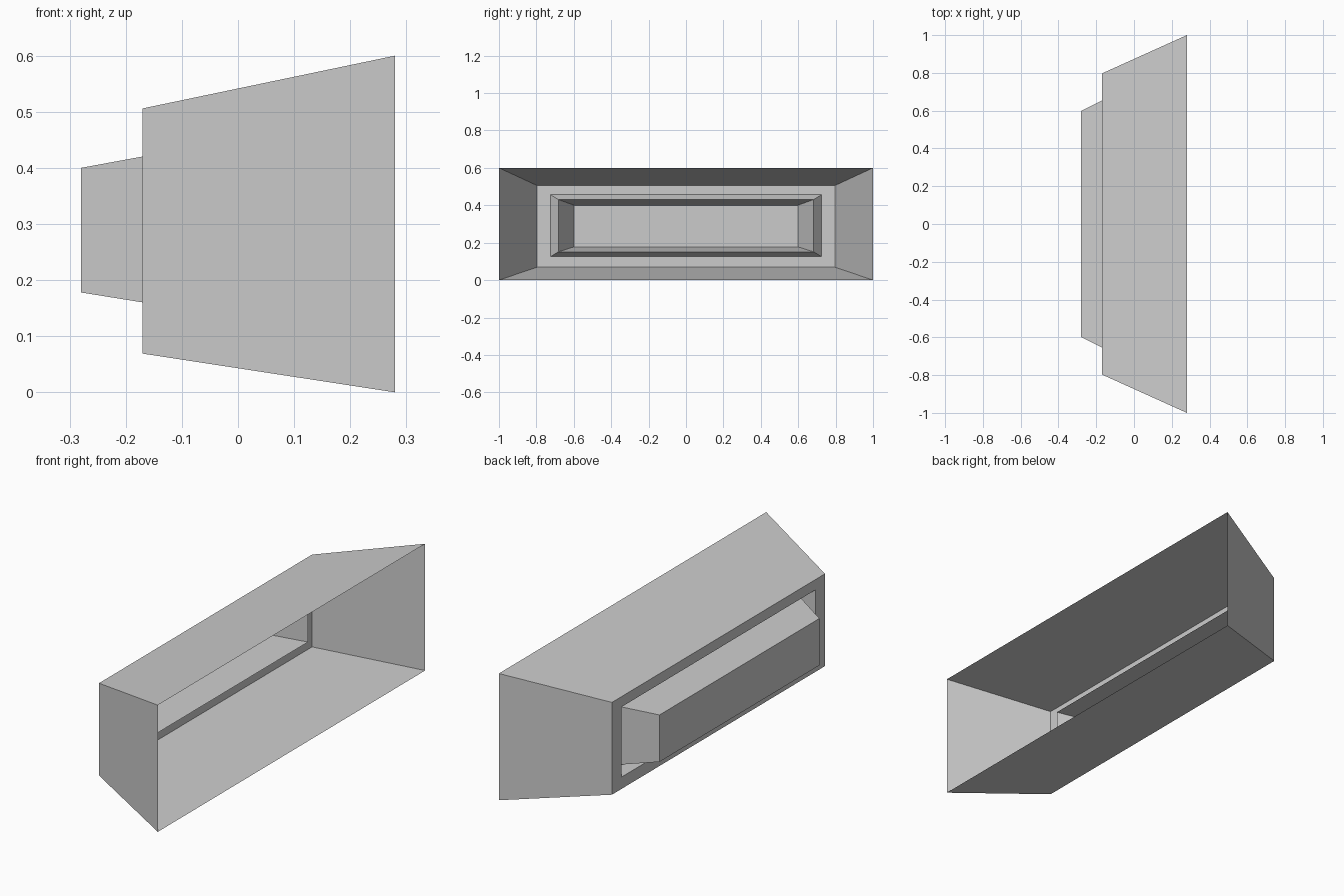
import bpy, bmesh

if "Cube" in bpy.data.objects:
    bpy.data.objects.remove(bpy.data.objects["Cube"])

grey = bpy.data.materials.new("plain grey")
grey.diffuse_color = (0.6, 0.6, 0.6, 1)
grey.use_nodes = True
grey.node_tree.nodes["Principled BSDF"].inputs["Base Color"].default_value = grey.diffuse_color


def shell(name, sections, cap=False):
    """Thin rectangular sleeve through sections of (x, half_y, z_low, z_high)."""
    bm = bmesh.new()
    loops = [[bm.verts.new((x, y, z)) for y, z in ((-h, lo), (h, lo), (h, hi), (-h, hi))]
             for x, h, lo, hi in sections]
    for a, b in zip(loops, loops[1:]):
        for i in range(4):
            j = (i + 1) % 4
            bm.faces.new((a[i], a[j], b[j], b[i]))
    if cap:
        bm.faces.new(loops[-1])
    mesh = bpy.data.meshes.new(name)
    bm.to_mesh(mesh)
    bm.free()
    mesh.materials.append(grey)
    obj = bpy.data.objects.new(name, mesh)
    bpy.context.collection.objects.link(obj)


mouth = (0.28, 1.0, 0.0, 0.60)
back = (-0.17, 0.797, 0.069, 0.506)
opening = (-0.17, 0.725, 0.125, 0.457)
fold = (-0.112, 0.683, 0.151, 0.431)
end = (-0.28, 0.598, 0.178, 0.40)

# wide flared hood, open at the mouth
shell("flared_hood", [mouth, back])
# flat frame around the opening, with its lip folded inward
shell("back_frame", [back, opening, fold])
# smaller tapered cup that projects through the frame, closed at its end
shell("projecting_cup", [fold, end], cap=True)
